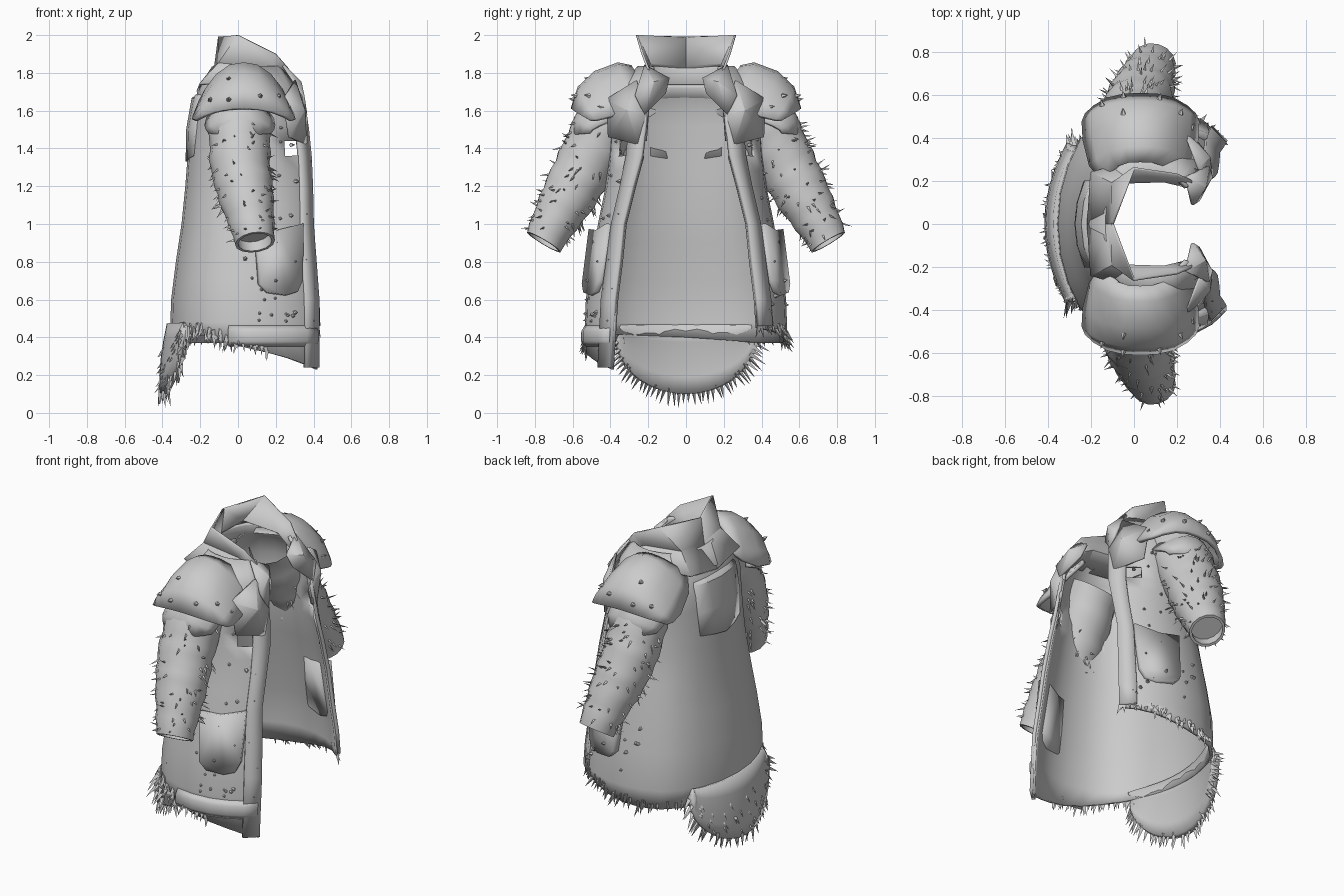
import bpy, bmesh, math, random
from mathutils import Vector

if "Cube" in bpy.data.objects:
    bpy.data.objects.remove(bpy.data.objects["Cube"])
random.seed(4)


def lerp(a, b, f):
    return a + (b - a) * f


def table(rows, k):
    """Interpolate rows of (key, values...) at key k."""
    k = max(rows[0][0], min(rows[-1][0], k))
    for a, b in zip(rows, rows[1:]):
        if k <= b[0]:
            f = (k - a[0]) / (b[0] - a[0])
            return [lerp(p, q, f) for p, q in zip(a[1:], b[1:])]


def make(name, verts, faces, thick=0, mirror=False, offset=0, angle=35):
    me = bpy.data.meshes.new(name)
    me.from_pydata([tuple(v) for v in verts], [], faces)
    bm = bmesh.new()
    bm.from_mesh(me)
    bmesh.ops.recalc_face_normals(bm, faces=bm.faces)
    bm.to_mesh(me)
    bm.free()
    ob = bpy.data.objects.new(name, me)
    bpy.context.collection.objects.link(ob)
    if thick:
        m = ob.modifiers.new("thickness", 'SOLIDIFY')
        m.thickness, m.offset = thick, offset
    if mirror:
        m = ob.modifiers.new("mirror", 'MIRROR')
        m.use_axis = (False, True, False)
        m.use_clip = True
    bpy.ops.object.select_all(action='DESELECT')
    ob.select_set(True)
    bpy.context.view_layer.objects.active = ob
    bpy.ops.object.shade_smooth_by_angle(angle=math.radians(angle))
    return ob


def grid(rows, closed=False):
    n = len(rows[0])
    faces = [(i * n + j, i * n + (j + 1) % n, (i + 1) * n + (j + 1) % n, (i + 1) * n + j)
             for i in range(len(rows) - 1) for j in range(n if closed else n - 1)]
    return [v for r in rows for v in r], faces


def tufts(name, items, sides=3):
    """Small cones: each item is (base, direction, length, radius)."""
    verts, faces = [], []
    for base, d, ln, r in items:
        d = Vector(d).normalized()
        a = d.orthogonal().normalized()
        b = d.cross(a)
        k = len(verts)
        for i in range(sides):
            t = math.tau * i / sides
            verts.append(Vector(base) - d * .01 + (a * math.cos(t) + b * math.sin(t)) * r)
        verts.append(Vector(base) + d * ln)
        faces += [(k + i, k + (i + 1) % sides, k + sides) for i in range(sides)]
        faces.append(tuple(k + i for i in reversed(range(sides))))
    return make(name, verts, faces, angle=10)


# Coat body: open C cross-section. Rows are z, back x, front x, half width, half gap
LEVELS = [(.2, -.34, .415, .535, .39), (.45, -.35, .42, .53, .375), (.6, -.345, .415, .525, .365),
          (.8, -.32, .40, .495, .34), (1.0, -.29, .385, .46, .32), (1.2, -.27, .38, .42, .27),
          (1.4, -.255, .37, .40, .215), (1.6, -.235, .345, .40, .20), (1.72, -.2, .31, .36, .19),
          (1.83, -.13, .24, .25, .17)]
# Fractions around half the section: t, depth, width, blend towards the front edge
AROUND = [(0, 0, 0, 0), (.13, .02, .35, 0), (.28, .11, .7, 0), (.42, .27, .92, 0), (.56, .48, 1, 0),
          (.7, .68, 1, .08), (.86, .87, 1, .38), (1, 1, 1, 1)]
HEM = {-1: [(0, .40), (.35, .42), (.56, .35), (.8, .29), (1, .23)],
       1: [(0, .40), (.3, .37), (.56, .37), (.8, .42), (1, .45)]}


def body(s, t, z):
    xb, xf, w, g = table(LEVELS, z)
    u, v, b = table(AROUND, t)
    return Vector((lerp(xb, xf, u), s * lerp(w * v, g, b), z))


def outward(p):
    return Vector((p.x * 1.1, p.y, 0)).normalized()


cols = [(-1, i / 10) for i in range(10, 0, -1)] + [(1, i / 10) for i in range(11)]
rows = []
for z in (0, .48, .6, .7, .8, .9, 1.0, 1.1, 1.2, 1.28, 1.36, 1.44, 1.52, 1.6, 1.72, 1.83):
    rows.append([body(s, t, z or table(HEM[s], t)[0]) for s, t in cols])
v, f = grid(rows)
# small slit in each side of the chest
f = [q for q in f if not (1.37 < sum(v[i].z for i in q) / 4 < 1.43
                          and .21 < sum(v[i].x for i in q) / 4 < .34)]
make("coat_body", v, f, .018, angle=40)

# Front edge trims
for s in (-1, 1):
    edge = [[body(s, t, z) + outward(body(s, t, z)) * .012 for t in (.9, .95, 1)]
            for z in ((.24 if s < 0 else .46), .6, .8, 1.0, 1.2, 1.36, 1.5, 1.62)]
    make("front_trim", *grid(edge), .02)

# Standing collar
top = [(-.1, 0, 1.99), (0, .26, 2.0), (.2, .23, 1.9), (.27, .2, 1.82)]
low = [(-.12, 0, 1.84), (-.1, .19, 1.85), (.14, .2, 1.83), (.26, .17, 1.76)]
out = [(-.215, 0, 1.7), (-.2, .24, 1.74), (.1, .32, 1.76), (.3, .25, 1.7)]
make("collar", *grid([top, low, out]), .012, True, angle=20)

# Folded lapels
make("lapel", [(.24, .22, 1.84), (.27, .09, 1.77), (.30, .11, 1.69), (.36, .22, 1.58),
               (.345, .27, 1.68), (.33, .17, 1.75)],
     [(0, 1, 5), (1, 2, 5), (2, 3, 5), (3, 4, 5), (4, 0, 5)], .014, True, angle=15)
# Loose chest flap
make("chest_flap", [(.3, .26, 1.76), (.36, .21, 1.58), (.36, .25, 1.42), (.27, .41, 1.46),
                    (.24, .42, 1.66), (.35, .31, 1.6)],
     [(0, 1, 5), (1, 2, 5), (2, 3, 5), (3, 4, 5), (4, 0, 5)], .012, True, angle=15)

# Hanging panel on the upper back
panel = [[(-.15, y * .8, 1.73), (-.235, y, 1.66), (-.262, y, 1.5), (-.265, y * .95, 1.33 + abs(y) * .15)]
         for y in (-.2, -.1, 0, .1, .2)]
panel = [[(x + 1.1 * abs(y) ** 2, y, z) for x, y, z in r] for r in panel]
make("back_panel", *grid(panel), .025)

# Sleeves: centre line and radius by path fraction
ARM = [(0, .01, .34, 1.68, .15), (.2, .01, .44, 1.5, .165), (.42, .01, .53, 1.32, .16),
       (.65, .04, .62, 1.15, .148), (.85, .07, .70, 1.01, .122), (1, .09, .755, .905, .105)]
AX = Vector((.12, .5, -.84)).normalized()
EX = (Vector((1, 0, 0)) - AX * AX.x).normalized()
EY = AX.cross(EX)


def sleeve(f, a, k=1):
    x, y, z, r = table(ARM, f)
    r *= k * (1 + .035 * math.sin(f * 38 + 2 * math.sin(a)))
    return Vector((x, y, z)) + (EX * math.cos(a) + EY * math.sin(a)) * r


ang = [math.tau * i / 14 for i in range(14)]
rings = [[sleeve(i / 16, a) for a in ang] for i in range(17)]
rings += [[sleeve(f, a, .85) for a in ang] for f in (1, .93)]
v, f = grid(rings, True)
f.append(tuple(range(len(v) - 14, len(v))))
make("sleeve", v, f, 0, True)


# Layered shoulder pads: rows are y, z, half length, side drop
def pad(name, rows, cx, thick):
    g = []
    for y, z, h, drop in rows:
        g.append([(cx + h * u, y - .09 * abs(u) ** 3, z - drop * abs(u) ** 2.4)
                  for u in (-1, -.85, -.6, -.3, 0, .3, .6, .85, 1)])
    make(name, *grid(g), thick, True)


pad("shoulder_pad", [(.29, 1.83, .17, .1), (.36, 1.845, .23, .2), (.48, 1.80, .26, .23),
                     (.565, 1.72, .265, .17), (.6, 1.61, .25, .06)], .03, .022)
pad("lower_shoulder_pad", [(.46, 1.66, .17, .1), (.55, 1.62, .18, .1), (.585, 1.56, .175, .06),
                           (.6, 1.47, .16, -.01)], .01, .018)

# Pockets with chamfered lower corners
out = [(.09, .97), (.2, .965), (.34, 1.0), (.335, .7), (.31, .64), (.25, .62), (.15, .635), (.11, .68)]
pts = [(x, lerp(.545, .455, (x - .09) / .25) - .15 * (z - .62), z) for x, z in out]
make("pocket", pts, [tuple(range(8))], .05, True)

# Rolled hem band on the longer front panel
band = [[body(-1, t, z) + outward(body(-1, t, z)) * d for t in (.5, .6, .7, .8, .9, .98)]
        for z, d in ((.46, .005), (.43, .022), (.38, .022), (.355, .005))]
make("hem_band", *grid(band), .012)


# Rounded tail flap
def tail(u, k):
    y = .37 * math.sin(u * math.pi / 2) * lerp(.93, 1, k)
    z = lerp(.47, .10 + .30 * (1 - math.cos(u * math.pi / 2)), k)
    x = lerp(-.355, -.395, k) + .75 * y * y
    return Vector((x - .012 * math.sin(k * math.pi), y, z))


us = [i / 9 for i in range(-9, 10)]
make("tail_flap", *grid([[tail(u, k) for u in us] for k in (0, .25, .5, .75, 1)]), .045)

# Fur on the tail rim, tail surface and hem
R = random.uniform
items = []
for i in range(46):
    u = -1 + 2 * i / 45
    items.append((tail(u, 1) + Vector((R(-.02, .02), 0, .01)),
                  (R(-.25, .2), u * .9 + R(-.15, .15), -1.05 + .6 * abs(u)), R(.06, .095), .014))
for i in range(35):
    u, k = R(-.95, .95), R(.35, .95)
    items.append((tail(u, k) + Vector((-.02, 0, 0)), (-1, R(-.5, .5), -1.2), R(.025, .05), .008))
tufts("tail_fur", items)

items = []
for s in (-1, 1):
    for i in range(60):
        t = R(.2, .68) if s < 0 else R(.2, 1)
        p = body(s, t, table(HEM[s], t)[0] + R(0, .05))
        o = outward(p)
        items.append((p + o * .005, o * R(.1, .7) + Vector((R(-.3, .3), R(-.3, .3), -1)),
                      R(.03, .075), .013))
tufts("hem_fur", items)

# Fur on the sleeves
for s in (-1, 1):
    items = []
    for i in range(110):
        f, a = R(.25, .98), R(0, math.tau)
        p = sleeve(f, a)
        n = EX * math.cos(a) + EY * math.sin(a)
        d = n * R(.5, 1) + AX * R(-.1, .9)
        items.append(((p.x, s * p.y, p.z), (d.x, s * d.y, d.z), R(.025, .055), .008))
    tufts("sleeve_fur", items)

# Small studs scattered over front panels, skirts and pads
items = []
for s in (-1, 1):
    for i in range(34):
        p = body(s, R(.5, .98), R(.48, .85) if i % 3 else R(.9, 1.6))
        items.append((p + outward(p) * .01, outward(p), R(.012, .025), .013))
    for x, y, z in ((-.05, .6, 1.66), (.12, .59, 1.68), (.22, .52, 1.68), (-.15, .56, 1.66),
                    (-.05, .52, 1.77), (.27, .45, 1.62), (.2, .47, .9), (.3, .46, .8), (.2, .52, .7)):
        items.append(((x, s * y, z), (x, s * y, .1), .022, .014))
tufts("studs", items, 5)
